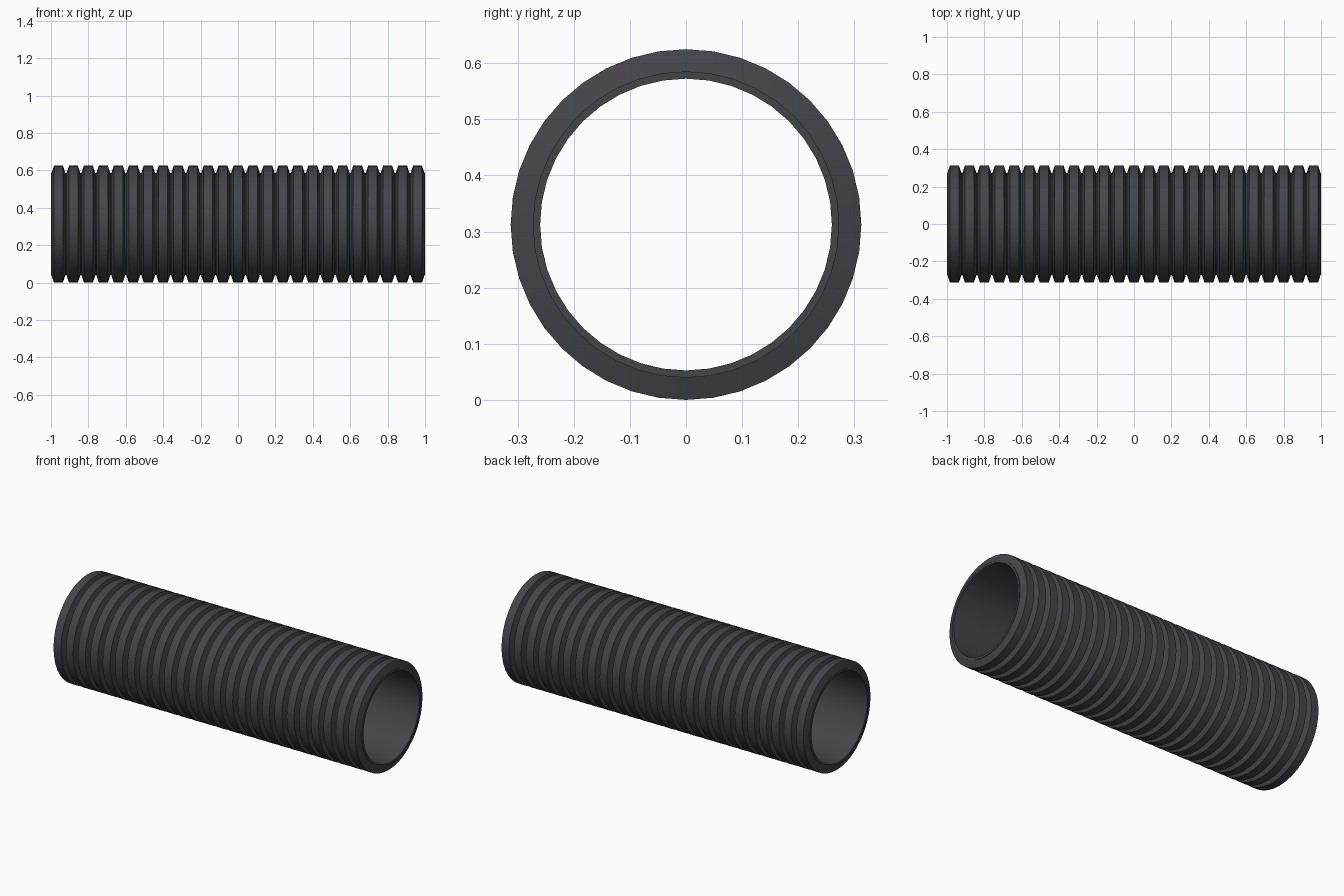
import bpy
import bmesh
import math

cube = bpy.data.objects.get("Cube")
if cube:
    bpy.data.objects.remove(cube)

RIBS, SIDES = 25, 40
OUTER, GROOVE, BORE = 0.3125, 0.273, 0.26
PITCH = 2 / RIBS
CREST = 0.024   # half width of a rib's flat top
FLOOR = 0.003   # half width of a groove's floor

# Dark plastic
plastic = bpy.data.materials.new("dark_grey_plastic")
plastic.use_nodes = True
colour = (0.06, 0.058, 0.066, 1)
plastic.diffuse_color = colour
shader = next(n for n in plastic.node_tree.nodes if n.type == "BSDF_PRINCIPLED")
shader.inputs["Base Color"].default_value = colour
shader.inputs["Roughness"].default_value = 0.6

# Closed wall profile: ribbed outside, plain bore
profile = [(-1, BORE), (-1, GROOVE)]
for i in range(RIBS):
    x = -1 + (i + 0.5) * PITCH
    foot = PITCH / 2 - FLOOR
    profile += [(x - foot, GROOVE), (x - CREST, OUTER),
                (x + CREST, OUTER), (x + foot, GROOVE)]
profile += [(1, GROOVE), (1, BORE)]

# Sweep the profile around the x axis
bm = bmesh.new()
rings = []
for x, r in profile:
    ring = []
    for k in range(SIDES):
        a = 2 * math.pi * k / SIDES
        ring.append(bm.verts.new((x, r * math.cos(a), OUTER + r * math.sin(a))))
    rings.append(ring)
for i, ring in enumerate(rings):
    after = rings[(i + 1) % len(rings)]
    for k in range(SIDES):
        n = (k + 1) % SIDES
        bm.faces.new((ring[k], ring[n], after[n], after[k]))
bmesh.ops.recalc_face_normals(bm, faces=bm.faces)

mesh = bpy.data.meshes.new("corrugated_pipe")
bm.to_mesh(mesh)
bm.free()
mesh.materials.append(plastic)
pipe = bpy.data.objects.new("corrugated_pipe", mesh)
bpy.context.collection.objects.link(pipe)

# Round walls smooth, rib edges sharp
bpy.ops.object.select_all(action="DESELECT")
pipe.select_set(True)
bpy.context.view_layer.objects.active = pipe
bpy.ops.object.shade_smooth_by_angle(angle=math.radians(30))
